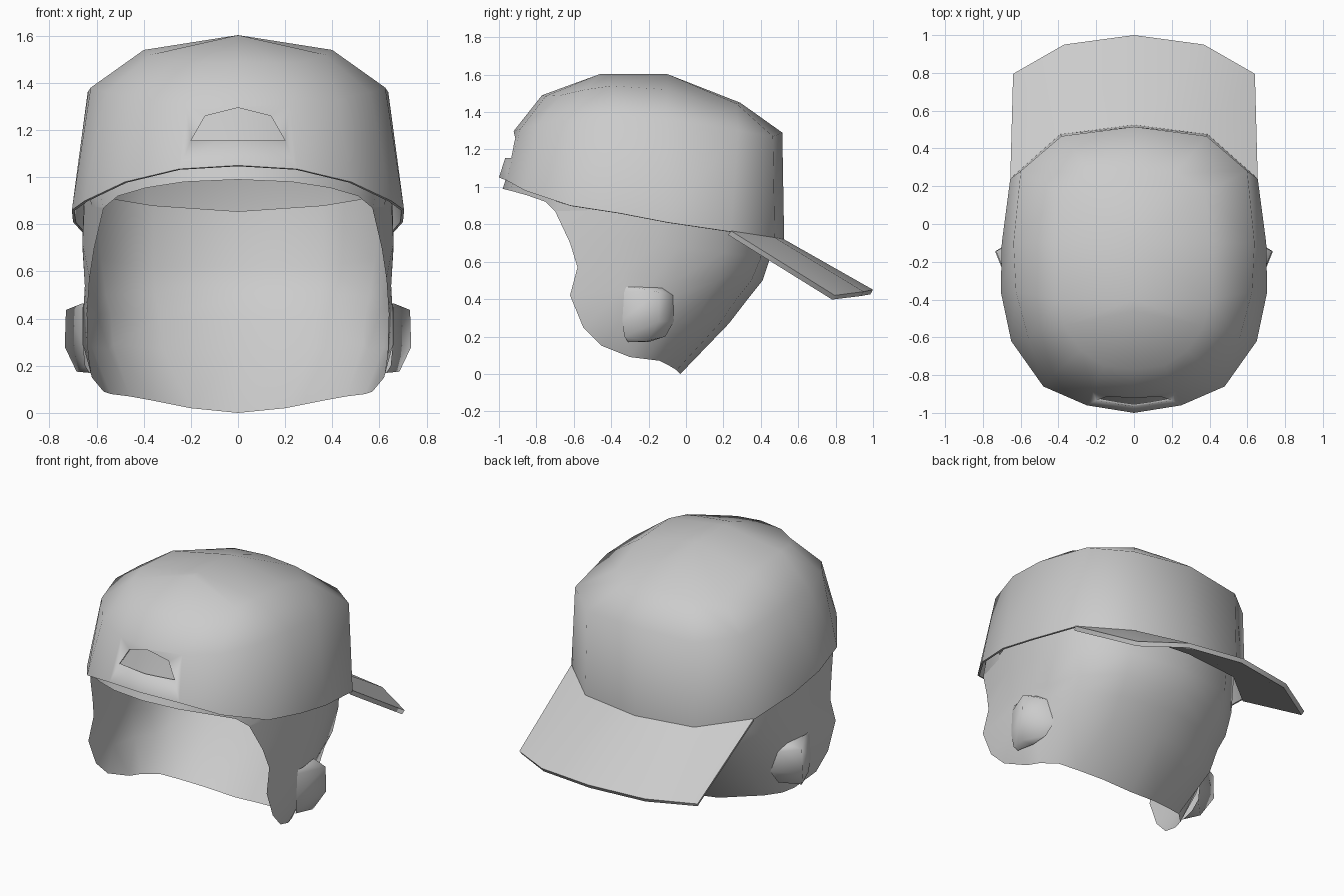
import bpy, bmesh, math


def finish(ob, angle=80):
    """Apply the modifiers and smooth all but the sharp edges."""
    bpy.ops.object.select_all(action='DESELECT')
    ob.select_set(True)
    bpy.context.view_layer.objects.active = ob
    for m in list(ob.modifiers):
        bpy.ops.object.modifier_apply(modifier=m.name)
    bpy.ops.object.shade_smooth_by_angle(angle=math.radians(angle))


def sheet(name, rows, thickness=0):
    """Skin rows of points into a sheet and mirror it across x = 0."""
    bm = bmesh.new()
    grid = [[bm.verts.new(p) for p in row] for row in rows]
    for a, b in zip(grid, grid[1:]):
        for i in range(len(a) - 1):
            bm.faces.new((a[i], a[i + 1], b[i + 1], b[i]))
    bmesh.ops.remove_doubles(bm, verts=bm.verts, dist=1e-4)
    me = bpy.data.meshes.new(name)
    bm.to_mesh(me)
    bm.free()
    ob = bpy.data.objects.new(name, me)
    bpy.context.collection.objects.link(ob)
    ob.modifiers.new("mirror", 'MIRROR').use_clip = True
    if thickness:
        m = ob.modifiers.new("solid", 'SOLIDIFY')
        m.thickness, m.offset = thickness, -1
    return ob


# Cap crown: rim, shoulder, upper ring, top ridge (front to back)
rim = [(0, -1, 1.05), (.25, -.96, 1.035), (.48, -.86, .98), (.65, -.62, .90),
       (.705, -.36, .86), (.70, -.1, .81), (.655, .24, .76), (.39, .475, .725), (0, .525, .71)]
shoulder = [(0, -.92, 1.3), (.22, -.885, 1.31), (.42, -.79, 1.33), (.56, -.6, 1.36),
            (.625, -.36, 1.38), (.638, -.1, 1.36), (.60, .28, 1.3), (.385, .465, 1.27), (0, .515, 1.29)]
upper = [(0, -.77, 1.49), (.16, -.75, 1.485), (.28, -.67, 1.49), (.37, -.54, 1.52),
         (.40, -.40, 1.54), (.40, -.1, 1.52), (.38, .17, 1.43), (.22, .27, 1.445), (0, .29, 1.45)]
ridge = [(0, y, 1.603) for y in (-.46, -.46, -.46, -.46, -.40, -.1, -.1, -.1, -.1)]
crown = sheet("cap_crown", [rim, shoulder, upper, ridge], .012)

# Strap opening cut through the front of the cap
outline = [(-.2, 1.155), (.2, 1.155), (.14, 1.26), (0, 1.295), (-.14, 1.26)]
bm = bmesh.new()
front = bm.faces.new([bm.verts.new((x, -1.2, z)) for x, z in outline])
ext = bmesh.ops.extrude_face_region(bm, geom=[front], use_keep_orig=True)
bmesh.ops.translate(bm, vec=(0, .5, 0),
                    verts=[v for v in ext["geom"] if isinstance(v, bmesh.types.BMVert)])
bmesh.ops.recalc_face_normals(bm, faces=bm.faces)
me = bpy.data.meshes.new("opening_cutter")
bm.to_mesh(me)
bm.free()
cutter = bpy.data.objects.new("opening_cutter", me)
bpy.context.collection.objects.link(cutter)
cutter.hide_render = True
cut = crown.modifiers.new("opening", 'BOOLEAN')
cut.object, cut.operation, cut.solver = cutter, 'DIFFERENCE', 'EXACT'
finish(crown)
bpy.data.objects.remove(cutter)

# Brim, arched and sloping down at the back
finish(sheet("cap_brim", [
    [(0, .515, .725), (.39, .465, .735), (.655, .24, .765)],
    [(0, 1.0, .45), (.37, .95, .44), (.64, .795, .42)]], .028))

# Hair shell: each row runs from the face opening round to the nape
hair_rows = [
    [(.57, -.70, .87), (.65, -.36, .93), (.655, -.15, .93), (.65, -.04, .93),
     (.60, .20, .92), (.36, .43, .88), (0, .47, .855)],
    [(.61, -.62, .70), (.66, -.36, .72), (.66, -.15, .7), (.65, -.04, .68),
     (.58, .20, .65), (.36, .40, .62), (0, .45, .62)],
    [(.63, -.58, .57), (.65, -.34, .54), (.645, -.16, .52), (.62, -.05, .5),
     (.56, .17, .5), (.35, .35, .5), (0, .41, .5)],
    [(.64, -.62, .42), (.655, -.33, .45), (.64, -.17, .45), (.60, -.06, .42),
     (.54, .12, .42), (.33, .27, .4), (0, .33, .4)],
    [(.635, -.55, .25), (.655, -.34, .28), (.62, -.17, .28), (.55, -.06, .27),
     (.53, .06, .29), (.32, .18, .27), (0, .23, .27)],
    [(.62, -.45, .15), (.57, -.30, .09), (.54, -.22, .08), (.46, -.14, .07),
     (.35, -.10, .05), (.2, -.05, .02), (0, -.03, 0)]]
finish(sheet("hair_shell", hair_rows[::-1]), 80)

# Front hair: shows below the rim and behind the strap opening
finish(sheet("hair_front", [
    [(0, -.98, .99), (.23, -.94, .98), (.39, -.85, .955), (.51, -.75, .92),
     (.57, -.70, .87), (.62, -.50, .87)],
    [(0, -.945, 1.1), (.23, -.905, 1.08), (.43, -.82, 1.04), (.54, -.72, 1.0),
     (.60, -.63, .97), (.64, -.45, .97)],
    [(0, -.885, 1.33), (.22, -.85, 1.33), (.41, -.76, 1.33), (.50, -.66, 1.33),
     (.54, -.58, 1.33), (.60, -.42, 1.33)]]))

# Ears: flared flaps, each row is front root, outer edge, back root
finish(sheet("ears", [
    [(.63, -.31, .17), (.63, -.29, .17), (.61, -.2, .17)],
    [(.648, -.33, .2), (.685, -.21, .175), (.585, -.11, .2)],
    [(.657, -.34, .29), (.735, -.145, .28), (.56, -.065, .28)],
    [(.657, -.33, .44), (.73, -.145, .437), (.61, -.07, .42)],
    [(.656, -.32, .465), (.66, -.28, .465), (.635, -.13, .46)]]), 180)
